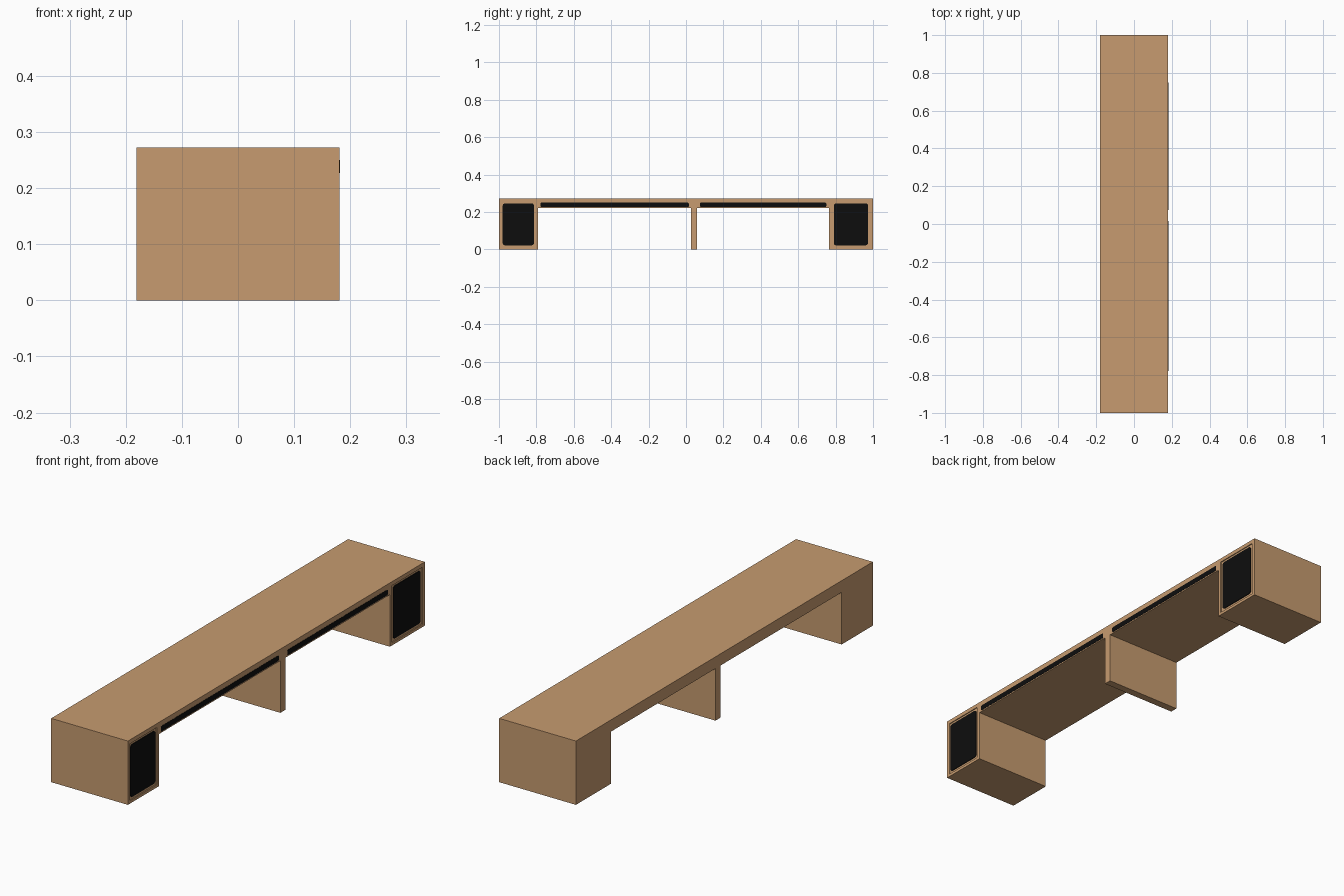
import bpy, bmesh, math

if "Cube" in bpy.data.objects:
    bpy.data.objects.remove(bpy.data.objects["Cube"])

HX, H = 0.181, 0.272      # half depth and height
UNDER = 0.222             # underside of the long shelf


def material(name, col):
    m = bpy.data.materials.new(name)
    m.diffuse_color = (*col, 1)
    m.use_nodes = True
    m.node_tree.nodes["Principled BSDF"].inputs["Base Color"].default_value = m.diffuse_color
    return m


wood = material("light wood", (0.57, 0.33, 0.16))
black = material("black mesh", (0.004, 0.004, 0.004))


def finish(bm, name, mat):
    bmesh.ops.recalc_face_normals(bm, faces=bm.faces)
    me = bpy.data.meshes.new(name)
    bm.to_mesh(me)
    bm.free()
    me.materials.append(mat)
    ob = bpy.data.objects.new(name, me)
    bpy.context.collection.objects.link(ob)
    return ob


def extrude_x(name, pts, x0, x1, mat):
    """Extrude a (y, z) outline along x."""
    bm = bmesh.new()
    face = bm.faces.new([bm.verts.new((x0, y, z)) for y, z in pts])
    ext = bmesh.ops.extrude_face_region(bm, geom=[face])
    for g in ext["geom"]:
        if isinstance(g, bmesh.types.BMVert):
            g.co.x = x1
    return finish(bm, name, mat)


def rect(y0, y1, z0, z1):
    return [(y0, z0), (y1, z0), (y1, z1), (y0, z1)]


def grille_outline(y0, y1, z0, z1, r):
    """Rounded rectangle outline."""
    pts = []
    for cy, cz, a0 in ((y1 - r, z1 - r, 0), (y0 + r, z1 - r, 90),
                       (y0 + r, z0 + r, 180), (y1 - r, z0 + r, 270)):
        for k in range(5):
            a = math.radians(a0 + k * 22.5)
            pts.append((cy + r * math.cos(a), cz + r * math.sin(a)))
    return pts


# one-piece body: two end cabinets, a shelf and a thin central leg
body = extrude_x("bench_body", [
    (-1, 0), (-0.79, 0), (-0.79, UNDER), (0.027, UNDER), (0.027, 0),
    (0.06, 0), (0.06, UNDER), (0.765, UNDER), (0.765, 0), (1, 0),
    (1, H), (-1, H)], -HX, HX, wood)

# shallow recesses in the cabinet fronts
for i, (y0, y1) in enumerate(((-0.985, -0.805), (0.78, 0.985))):
    cutter = extrude_x(f"recess_cutter_{i}", rect(y0, y1, 0.012, 0.255),
                       HX - 0.004, HX + 0.05, wood)
    cutter.hide_render = True
    cutter.hide_set(True)
    mod = body.modifiers.new("recess", 'BOOLEAN')
    mod.operation = 'DIFFERENCE'
    mod.solver = 'EXACT'
    mod.object = cutter

# black mesh panels on the cabinets
for side, y0, y1 in (("left", -0.980, -0.813), ("right", 0.790, 0.973)):
    extrude_x(f"{side}_cabinet_grille",
              grille_outline(y0, y1, 0.022, 0.246, 0.012),
              HX - 0.005, HX - 0.001, black)

# long black mesh strips on the shelf edge
for side, y0, y1 in (("left", -0.778, 0.015), ("right", 0.075, 0.75)):
    extrude_x(f"{side}_shelf_grille",
              grille_outline(y0, y1, 0.227, 0.25, 0.005),
              HX - 0.002, HX + 0.001, black)
